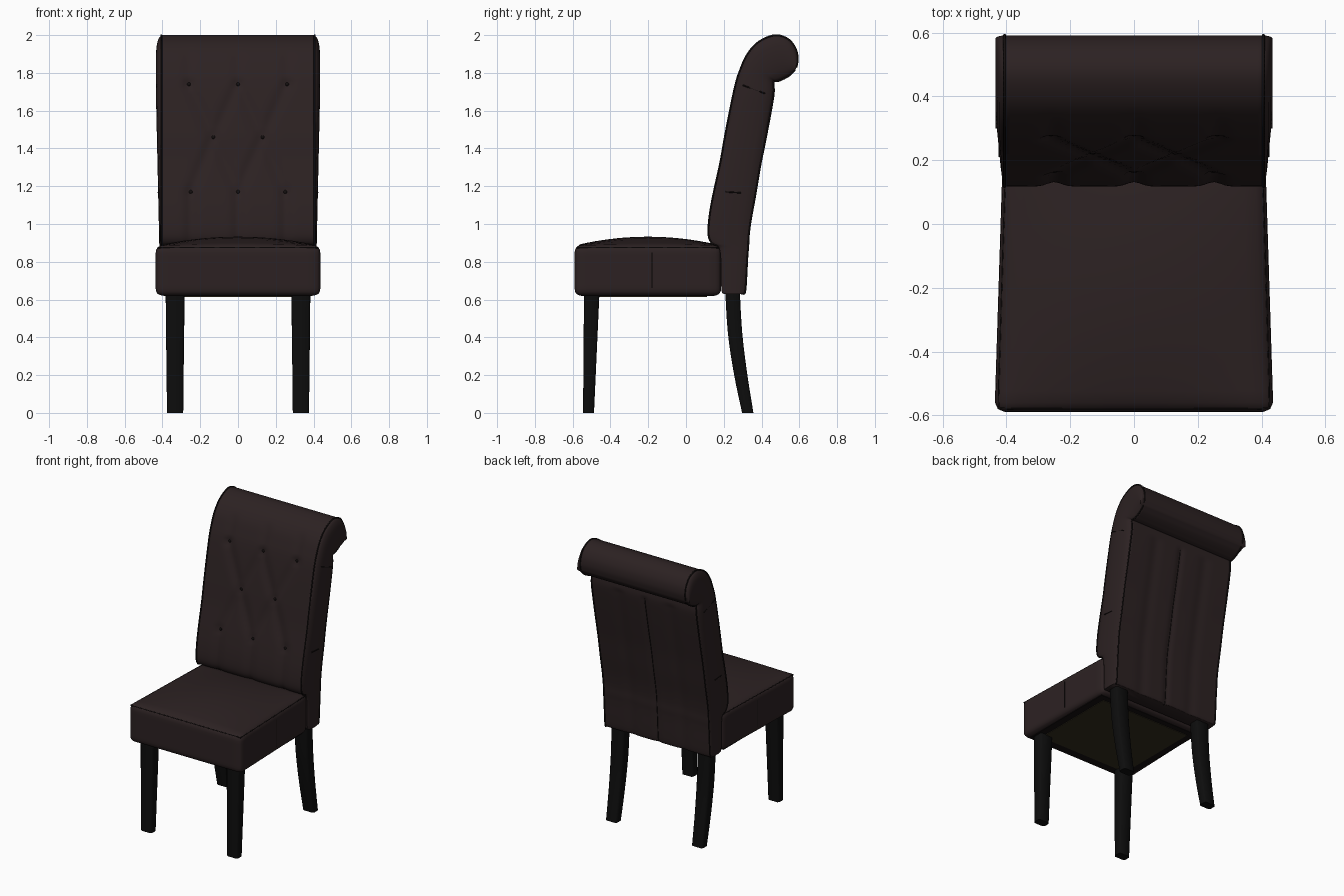
import bpy, bmesh, math
from mathutils import Vector

if "Cube" in bpy.data.objects:
    bpy.data.objects.remove(bpy.data.objects["Cube"])


def material(name, r, g, b):
    m = bpy.data.materials.new(name)
    m.use_nodes = True
    m.diffuse_color = (r, g, b, 1)
    bsdf = m.node_tree.nodes["Principled BSDF"]
    bsdf.inputs["Base Color"].default_value = (r, g, b, 1)
    bsdf.inputs["Roughness"].default_value = 0.8
    return m


LEATHER = material("dark brown leather", 0.025, 0.0155, 0.016)
SEAM = material("dark seam", 0.007, 0.005, 0.005)
WOOD = material("black wood", 0.004, 0.004, 0.004)
LINING = material("olive lining", 0.034, 0.026, 0.013)


def finish(bm, name, mat, angle=45):
    bmesh.ops.recalc_face_normals(bm, faces=bm.faces[:])
    mesh = bpy.data.meshes.new(name)
    bm.to_mesh(mesh)
    bm.free()
    mesh.materials.append(mat)
    ob = bpy.data.objects.new(name, mesh)
    bpy.context.collection.objects.link(ob)
    bpy.ops.object.select_all(action='DESELECT')
    ob.select_set(True)
    bpy.context.view_layer.objects.active = ob
    bpy.ops.object.shade_smooth_by_angle(angle=math.radians(angle))
    return ob


def loft(rings, name, mat, angle=45):
    """Skin a list of closed point rings and cap both ends."""
    bm = bmesh.new()
    loops = [[bm.verts.new(p) for p in ring] for ring in rings]
    n = len(loops[0])
    for a, b in zip(loops, loops[1:]):
        for i in range(n):
            j = (i + 1) % n
            bm.faces.new((a[i], a[j], b[j], b[i]))
    bm.faces.new(loops[0])
    bm.faces.new(loops[-1])
    return finish(bm, name, mat, angle)


def cord(name, points, radius=0.004, closed=False):
    cu = bpy.data.curves.new(name, 'CURVE')
    cu.dimensions = '3D'
    cu.bevel_depth = radius
    cu.bevel_resolution = 1
    sp = cu.splines.new('POLY')
    sp.points.add(len(points) - 1)
    for p, q in zip(sp.points, points):
        p.co = (*q, 1)
    sp.use_cyclic_u = closed
    cu.materials.append(SEAM)
    bpy.context.collection.objects.link(bpy.data.objects.new(name, cu))


def smooth_path(keys, steps):
    """Catmull-Rom resampling of a list of vectors."""
    out = []
    for i in range(len(keys) - 1):
        p0, p1 = keys[max(i - 1, 0)], keys[i]
        p2, p3 = keys[i + 1], keys[min(i + 2, len(keys) - 1)]
        for k in range(steps):
            t = k / steps
            out.append(0.5 * (2 * p1 + (p2 - p0) * t + (2 * p0 - 5 * p1 + 4 * p2 - p3) * t ** 2
                              + (3 * p1 - p0 - 3 * p2 + p3) * t ** 3))
    return out + [keys[-1]]


# Seat: rounded box, wider at the front, with a crowned top
HALF, RAD, MID_Y, MID_Z = Vector((0.425, 0.388, 0.133)), 0.036, -0.202, 0.753


def seat_width(y):
    return 1 - 0.075 * (y - MID_Y)


def crown(u, v):
    return 0.047 * (1 - u ** 2) * (1 - v ** 2)


bm = bmesh.new()
bmesh.ops.create_cube(bm, size=2)
bmesh.ops.subdivide_edges(bm, edges=bm.edges[:], cuts=15, use_grid_fill=True)
for v in bm.verts:
    p = Vector([math.sin(c * math.pi / 2) for c in v.co])
    q = Vector([a * h for a, h in zip(p, HALF)])
    inner = Vector([max(RAD - h, min(h - RAD, a)) for a, h in zip(q, HALF)])
    d = q - inner
    if d.length > 1e-6:
        q = inner + d.normalized() * RAD
    if p.z > 0.99:
        q.z += crown(p.x, p.y)
    y = q.y + MID_Y
    v.co = (q.x * seat_width(y), y, q.z + MID_Z)
finish(bm, "seat", LEATHER, 60)

# Seat piping and side seams
edge = []
for a, b, c, d in ((-1, -1, 1, -1), (1, -1, 1, 1), (1, 1, -1, 1), (-1, 1, -1, -1)):
    for k in range(8):
        u, v = a + (c - a) * k / 8, b + (d - b) * k / 8
        y = MID_Y + v * (HALF.y - 0.012)
        edge.append((u * (HALF.x - 0.012) * seat_width(y), y, MID_Z + HALF.z - 0.012))
cord("seat_piping", edge, 0.004, True)
for side, label in ((1, "left"), (-1, "right")):
    x = side * HALF.x * seat_width(-0.18)
    cord(label + "_seat_seam", [(x, -0.18, 0.66), (x, -0.18, 0.85)], 0.003)

# Underside: dark border and recessed-looking lining
for name, hx, y0, y1, z, mat in (("underside_border", 0.395, -0.555, 0.15, 0.618, SEAM),
                                 ("underside_lining", 0.345, -0.5, 0.11, 0.614, LINING)):
    loft([[(-hx, y0, h), (hx, y0, h), (hx, y1, h), (-hx, y1, h)] for h in (z, z + 0.004)],
         name, mat)

# Backrest stations: front y, front z, rear y, rear z, from the foot up around the roll
STATIONS = smooth_path([Vector(s) for s in (
    (0.20, 0.63, 0.30, 0.63), (0.187, 0.66, 0.315, 0.65), (0.18, 0.86, 0.325, 0.82),
    (0.135, 0.90, 0.33, 0.88), (0.118, 0.95, 0.333, 0.94), (0.125, 1.05, 0.345, 1.03),
    (0.147, 1.17, 0.367, 1.15), (0.18, 1.32, 0.392, 1.30), (0.205, 1.46, 0.418, 1.43),
    (0.232, 1.60, 0.445, 1.57), (0.262, 1.74, 0.465, 1.69), (0.288, 1.82, 0.464, 1.752),
    (0.325, 1.90, 0.478, 1.755), (0.385, 1.965, 0.494, 1.758), (0.47, 2.0, 0.51, 1.765),
    (0.54, 1.98, 0.53, 1.775), (0.58, 1.93, 0.55, 1.788), (0.592, 1.875, 0.565, 1.802),
    (0.585, 1.83, 0.578, 1.815))], 5)
WIDTH, COLS = 0.405, 48
BUTTONS = [(x, z) for z, xs in ((1.74, (-0.26, 0, 0.26)), (1.46, (-0.13, 0.13)),
                                (1.17, (-0.25, 0, 0.25))) for x in xs]
# Creases: diagonals between neighbouring buttons, then pleats running off the ends
CREASES = [(a, b, 0.012) for a in BUTTONS for b in BUTTONS
           if 0.2 < a[1] - b[1] < 0.35 and abs(a[0] - b[0]) < 0.2]
CREASES += [((x, 1.17), (x, 0.9), 0.014) for x in (-0.25, 0, 0.25)]
CREASES += [((x, 1.74), (x, 1.88), 0.006) for x in (-0.26, 0, 0.26)]


def bell(d, width):
    return math.exp(-(d / width) ** 2)


def tuft(x, z):
    """Depth of the front surface below the cushion crown."""
    p = Vector((x, z))
    depth = 0
    for a, b, deep in CREASES:
        a, b = Vector(a), Vector(b)
        t = max(0, min(1, (p - a).dot(b - a) / (b - a).length_squared))
        depth = max(depth, deep * bell((p - a.lerp(b, t)).length, 0.03))
    for c in BUTTONS:
        depth = max(depth, 0.022 * bell((p - Vector(c)).length, 0.028))
    return depth


def pleat(x):
    return 0.009 * bell(x, 0.018) + 0.006 * (bell(x - 0.2, 0.04) + bell(x + 0.2, 0.04))


rings = []
xs = [WIDTH * (2 * i / COLS - 1) for i in range(COLS + 1)]
for fy, fz, by, bz in STATIONS:
    F, B = Vector((0, fy, fz)), Vector((0, by, bz))
    inward = (B - F).normalized()
    puff = 0.012 + 0.018 * max(0, min(1, (fz - 0.9) / 0.8))
    front = [F + inward * (tuft(x, fz) if fy < 0.42 and fz > 0.88 else 0) + Vector((x, 0, 0))
             for x in xs]
    rear = [B - inward * (pleat(x) if bz < 1.7 else 0) + Vector((x, 0, 0)) for x in xs]
    side = [F.lerp(B, s) + Vector((WIDTH + puff * math.sqrt(4 * s * (1 - s)), 0, 0))
            for s in (0.08, 0.22, 0.4, 0.6, 0.78, 0.92)]
    other = [Vector((-p.x, p.y, p.z)) for p in side]
    rings.append(front + side + rear[::-1] + other[::-1])
loft(rings, "backrest", LEATHER, 50)

# Backrest piping, side darts and rear seam
for side, label in ((1, "left"), (-1, "right")):
    x = side * (WIDTH + 0.001)
    cord(label + "_front_piping", [(x, s[0], s[1]) for s in STATIONS[12:]], 0.005)
    cord(label + "_rear_piping", [(x, s[2], s[3]) for s in STATIONS], 0.005)
    for name, y0, z0, y1, z1, puff in (("upper", 0.30, 1.735, 0.42, 1.69, 0.026),
                                       ("lower", 0.21, 1.17, 0.29, 1.165, 0.016)):
        cord(label + "_" + name + "_dart",
             [(side * (WIDTH + puff), y0, z0), (side * (WIDTH + puff), y1, z1)], 0.004)
cord("rear_seam", [(0, s[2] - 0.008, s[3]) for s in STATIONS if s[3] < 1.7], 0.003)

# Tufting buttons
for i, (x, z) in enumerate(BUTTONS):
    y = min(STATIONS[15:60], key=lambda s: abs(s[1] - z))[0] + 0.019
    bm = bmesh.new()
    bmesh.ops.create_uvsphere(bm, u_segments=10, v_segments=6, radius=0.01)
    for v in bm.verts:
        v.co = (x + v.co.x, y + v.co.y * 0.6, z + v.co.z)
    finish(bm, "tuft_button_%d" % (i + 1), SEAM)


# Legs: tapered square posts with chamfered corners; keys are y0, y1, half width, z
def leg(name, x, keys):
    rings = []
    for y0, y1, w, z in smooth_path([Vector(k) for k in keys], 4):
        c = 0.01
        rings.append([(x + a, b, z) for a, b in (
            (-w + c, y0), (w - c, y0), (w, y0 + c), (w, y1 - c),
            (w - c, y1), (-w + c, y1), (-w, y1 - c), (-w, y0 + c))])
    loft(rings, name, WOOD, 50)


for side, label in ((1, "left"), (-1, "right")):
    leg("front_" + label + "_leg", side * 0.333, (
        (-0.545, -0.487, 0.043, 0), (-0.54, -0.458, 0.05, 0.64)))
    leg("rear_" + label + "_leg", side * 0.333, (
        (0.297, 0.357, 0.043, 0), (0.255, 0.325, 0.045, 0.2),
        (0.222, 0.298, 0.048, 0.42), (0.208, 0.285, 0.05, 0.64)))
